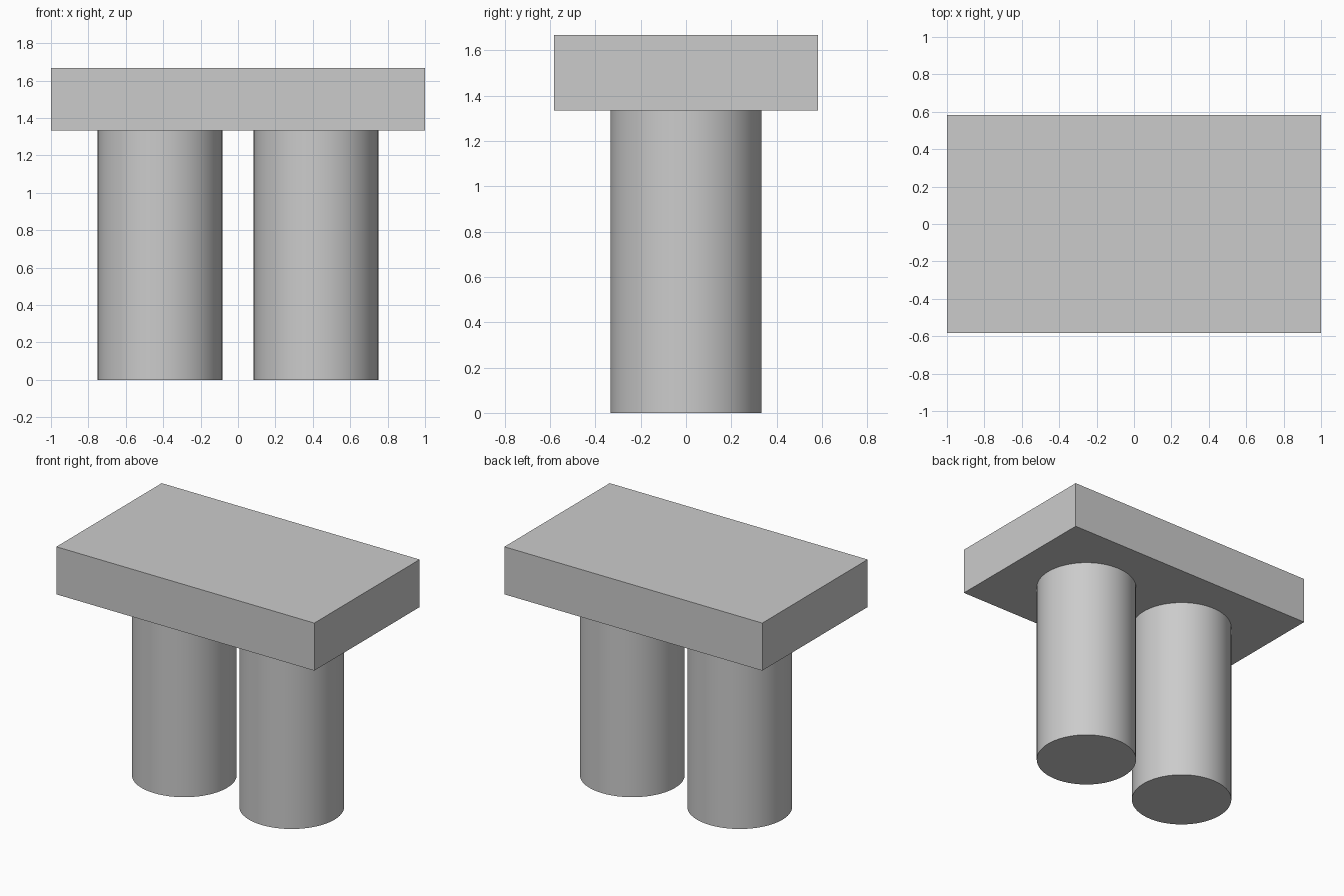
import bpy
import math

cube = bpy.data.objects.get("Cube")
if cube:
    bpy.data.objects.remove(cube, do_unlink=True)

# Main dimensions
SLAB_SIZE = (2.0, 7 / 6, 1 / 3)
PILLAR_RADIUS = 1 / 3
PILLAR_HEIGHT = 4 / 3
PILLAR_OFFSET = 5 / 12

# One plain grey for the whole model
grey = bpy.data.materials.new("light_grey")
grey.use_nodes = True
colour = (0.6, 0.6, 0.6, 1)
grey.diffuse_color = colour
grey.node_tree.nodes["Principled BSDF"].inputs["Base Color"].default_value = colour


def finish(name):
    obj = bpy.context.object
    obj.name = name
    obj.data.materials.append(grey)
    return obj


# Flat rectangular slab on top
bpy.ops.mesh.primitive_cube_add(
    size=1, location=(0, 0, PILLAR_HEIGHT + SLAB_SIZE[2] / 2))
slab = finish("top_slab")
slab.scale = SLAB_SIZE
bpy.ops.object.transform_apply(location=False, rotation=False, scale=True)

# Two round pillars under it
for side, sign in (("left", 1), ("right", -1)):
    bpy.ops.mesh.primitive_cylinder_add(
        vertices=64, radius=PILLAR_RADIUS, depth=PILLAR_HEIGHT,
        location=(sign * PILLAR_OFFSET, 0, PILLAR_HEIGHT / 2))
    finish(side + "_pillar")
    bpy.ops.object.shade_smooth_by_angle(angle=math.radians(30))
